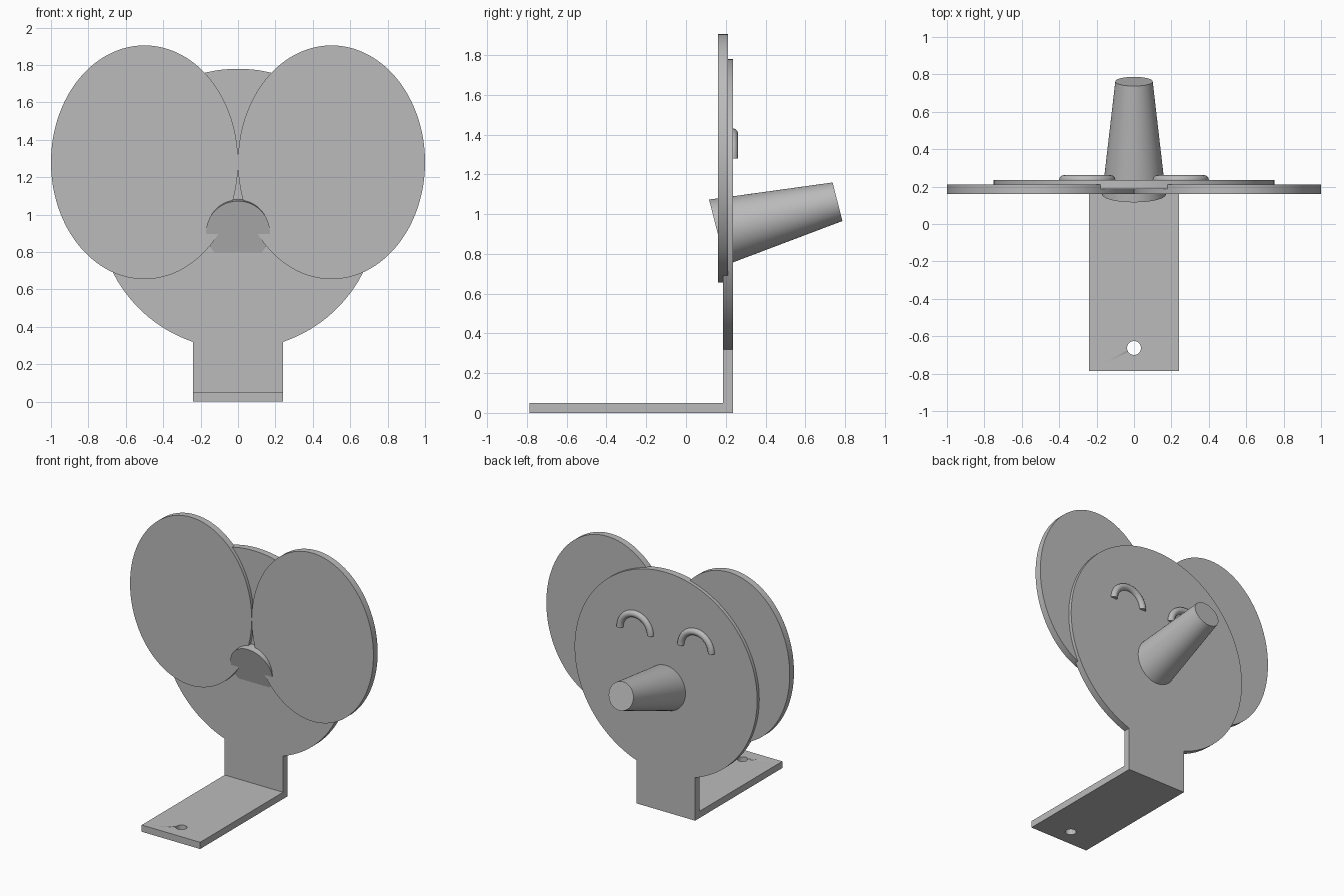
import bpy, bmesh, math
from mathutils import Matrix, Vector

cube = bpy.data.objects.get("Cube")
if cube:
    bpy.data.objects.remove(cube, do_unlink=True)

GREY = (0.5, 0.5, 0.5, 1.0)
grey = bpy.data.materials.new("plain grey")
grey.use_nodes = True
grey.diffuse_color = GREY
grey.node_tree.nodes["Principled BSDF"].inputs["Base Color"].default_value = GREY

THICK = 0.05
HEAD_BACK = 0.236


def finish(name, bm):
    """Turn a bmesh into a named, smooth-shaded grey object."""
    bmesh.ops.recalc_face_normals(bm, faces=bm.faces)
    mesh = bpy.data.meshes.new(name)
    bm.to_mesh(mesh)
    bm.free()
    mesh.materials.append(grey)
    obj = bpy.data.objects.new(name, mesh)
    bpy.context.collection.objects.link(obj)
    bpy.ops.object.select_all(action="DESELECT")
    obj.select_set(True)
    bpy.context.view_layer.objects.active = obj
    bpy.ops.object.shade_smooth_by_angle(angle=math.radians(30))
    return obj


def cone(name, start, end, r1, r2, scale=(1, 1, 1), segments=96):
    """Capped cone or cylinder between two points, scaled before it is turned."""
    start, end = Vector(start), Vector(end)
    axis = end - start
    turn = Vector((0, 0, 1)).rotation_difference(axis).to_matrix().to_4x4()
    bm = bmesh.new()
    bmesh.ops.create_cone(
        bm, cap_ends=True, segments=segments, radius1=r1, radius2=r2, depth=axis.length,
        matrix=Matrix.Translation((start + end) / 2) @ turn @ Matrix.Diagonal((*scale, 1)))
    return finish(name, bm)


# Round head plate
cone("head_plate", (0, HEAD_BACK - THICK, 1.03), (0, HEAD_BACK, 1.03), 0.75, 0.75, segments=128)

# L-shaped bracket, extruded sideways from its side profile
front, inner = -0.787, HEAD_BACK - THICK
profile = [(front, 0), (HEAD_BACK, 0), (HEAD_BACK, 0.33), (inner, 0.33),
           (inner, THICK), (front, THICK)]
bm = bmesh.new()
side = bm.faces.new([bm.verts.new((-0.24, y, z)) for y, z in profile])
extruded = bmesh.ops.extrude_face_region(bm, geom=[side])["geom"]
bmesh.ops.translate(bm, vec=(0.48, 0, 0),
                    verts=[v for v in extruded if isinstance(v, bmesh.types.BMVert)])
bracket = finish("bracket", bm)

# Screw hole through the bracket foot
cutter = cone("hole_cutter", (0, -0.663, -0.1), (0, -0.663, 0.2), 0.037, 0.037, segments=32)
cutter.hide_render = True
cut = bracket.modifiers.new("screw_hole", "BOOLEAN")
cut.operation = "DIFFERENCE"
cut.solver = "EXACT"
cut.object = cutter
bpy.context.view_layer.objects.active = bracket
bpy.ops.object.modifier_move_to_index(modifier=cut.name, index=0)
bpy.ops.object.modifier_apply(modifier=cut.name)
bpy.data.objects.remove(cutter, do_unlink=True)

# Tapered trunk, tilted upward and poking through the plates
cone("trunk", (0, 0.158, 0.908), (0, 0.762, 1.062), 0.17, 0.1)

for label, s in (("left", 1), ("right", -1)):
    # Oval ear plate
    cone(label + "_ear", (s * 0.5, 0.161, 1.28), (s * 0.5, 0.211, 1.28), 0.5, 0.5,
         scale=(1, 1.25, 1), segments=128)

    # Smiling eye: a round tube swept through a half circle
    centre = Vector((s * 0.25, HEAD_BACK, 1.28))
    bm = bmesh.new()
    bmesh.ops.create_circle(bm, cap_ends=True, segments=24, radius=0.025,
                            matrix=Matrix.Translation(centre + Vector((0.125, 0, 0))))
    bmesh.ops.spin(bm, geom=bm.faces[:], cent=centre, axis=(0, -1, 0),
                   angle=math.pi, steps=32, use_duplicate=False)
    finish(label + "_eye", bm)
